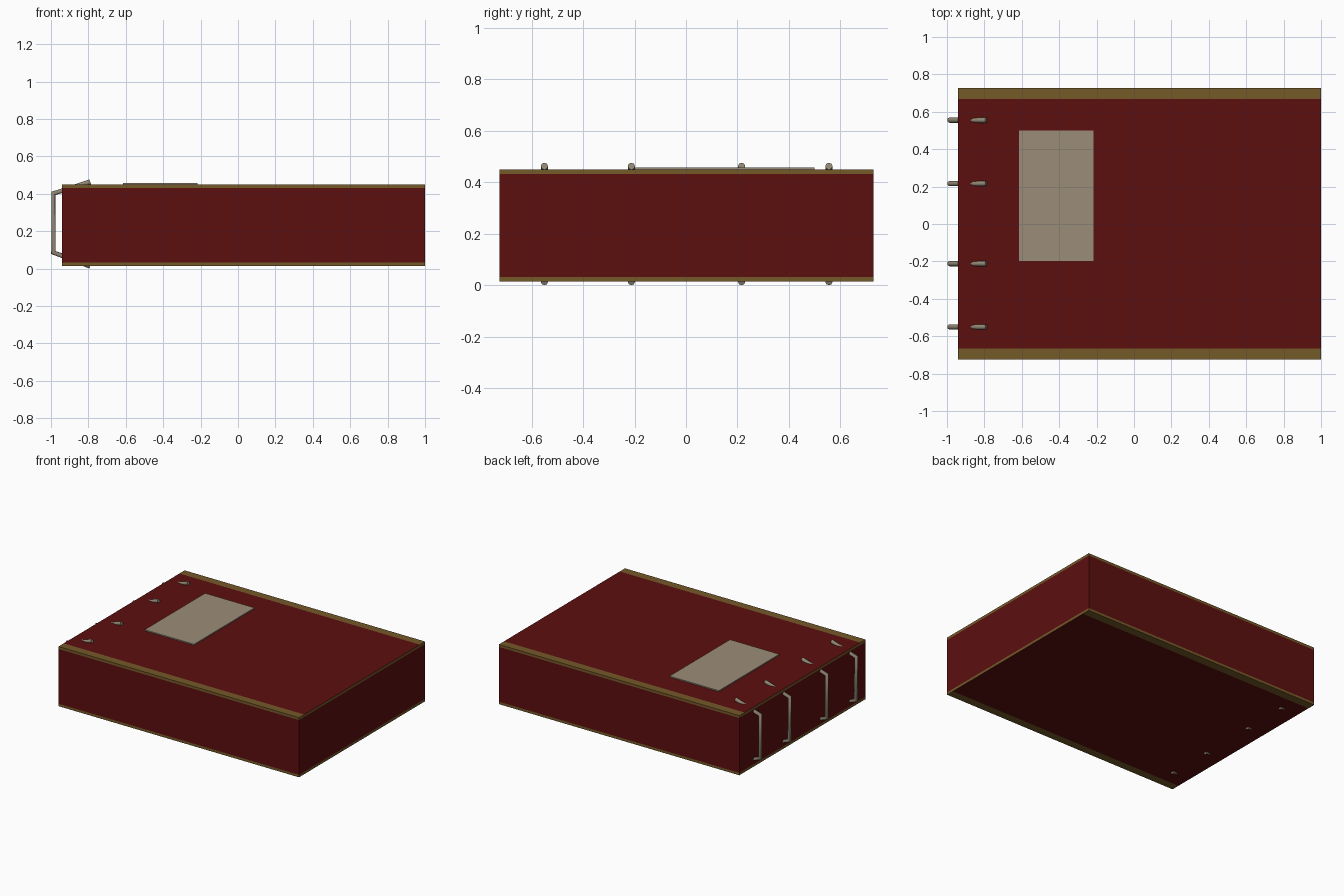
import bpy, bmesh
from mathutils import Vector

cube = bpy.data.objects.get("Cube")
if cube:
    bpy.data.objects.remove(cube)


def material(name, rgb):
    m = bpy.data.materials.new(name)
    m.use_nodes = True
    m.diffuse_color = (*rgb, 1)
    m.node_tree.nodes["Principled BSDF"].inputs["Base Color"].default_value = (*rgb, 1)
    return m


RED = material("dark red", (0.107, 0.0045, 0.0045))
GOLD = material("old gold", (0.175, 0.1, 0.022))
PAPER = material("beige paper", (0.33, 0.265, 0.19))
METAL = material("dull metal", (0.28, 0.235, 0.17))


def box_mesh(lo, hi):
    bm = bmesh.new()
    bmesh.ops.create_cube(bm, size=1)
    lo, hi = Vector(lo), Vector(hi)
    for v in bm.verts:
        v.co = (lo + hi) / 2 + v.co * (hi - lo)
    return bm


def add_object(name, bm, *mats):
    mesh = bpy.data.meshes.new(name)
    bm.to_mesh(mesh)
    bm.free()
    for m in mats:
        mesh.materials.append(m)
    obj = bpy.data.objects.new(name, mesh)
    bpy.context.collection.objects.link(obj)
    return obj


# Body: cut along the trim lines, then colour the trim gold
BOTTOM, TOP, BAND = 0.015, 0.45, 0.018
FRONT, BACK, STRIP = -0.725, 0.728, 0.06
body = box_mesh((-0.94, FRONT, BOTTOM), (1, BACK, TOP))
cuts = [((0, 0, z), (0, 0, 1)) for z in (BOTTOM + BAND, TOP - BAND)]
cuts += [((0, y, 0), (0, 1, 0)) for y in (FRONT + STRIP, BACK - STRIP)]
for point, normal in cuts:
    bmesh.ops.bisect_plane(body, geom=body.verts[:] + body.edges[:] + body.faces[:],
                           plane_co=point, plane_no=normal)
body.normal_update()
for f in body.faces:
    c = f.calc_center_median()
    if abs(f.normal.z) > 0.5:
        trim = c.y < FRONT + STRIP or c.y > BACK - STRIP
    else:
        trim = c.z < BOTTOM + BAND or c.z > TOP - BAND
    f.material_index = int(trim)
add_object("book_body", body, RED, GOLD)

# Label plate on the cover
add_object("cover_label", box_mesh((-0.615, -0.197, TOP - 0.005), (-0.217, 0.5, 0.458)), PAPER)

# Binding staples through the spine
PATH = [(-0.79, 0.463), (-0.987, 0.402), (-0.987, 0.086), (-0.79, 0.014)]
for i, y in enumerate((-0.55, -0.212, 0.216, 0.555)):
    curve = bpy.data.curves.new("binding_staple", "CURVE")
    curve.dimensions = "3D"
    curve.bevel_depth = 0.014
    curve.bevel_resolution = 2
    curve.use_fill_caps = True
    spline = curve.splines.new("POLY")
    spline.points.add(len(PATH) - 1)
    for p, (x, z) in zip(spline.points, PATH):
        p.co = (x, y, z, 1)
    curve.materials.append(METAL)
    obj = bpy.data.objects.new(f"binding_staple_{i + 1}", curve)
    bpy.context.collection.objects.link(obj)
